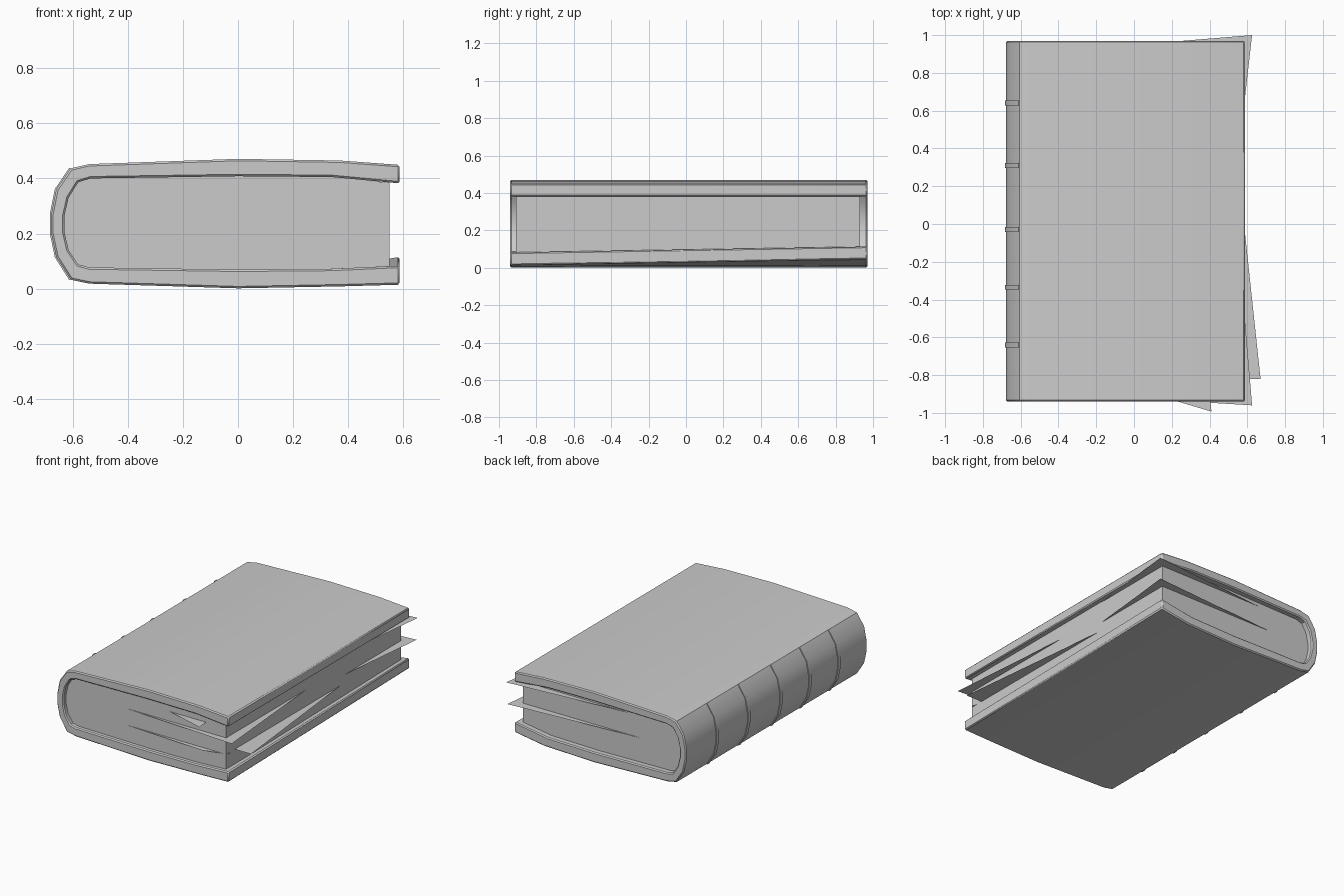
import bpy, bmesh, math

if "Cube" in bpy.data.objects:
    bpy.data.objects.remove(bpy.data.objects["Cube"])


def finish(name, bm, bevel=0.0, angle=30):
    bmesh.ops.recalc_face_normals(bm, faces=bm.faces[:])
    mesh = bpy.data.meshes.new(name)
    bm.to_mesh(mesh)
    bm.free()
    obj = bpy.data.objects.new(name, mesh)
    bpy.context.collection.objects.link(obj)
    if bevel:
        mod = obj.modifiers.new("soft_edges", 'BEVEL')
        mod.width = bevel
        mod.limit_method = 'ANGLE'
        mod.angle_limit = math.radians(50)
    bpy.ops.object.select_all(action='DESELECT')
    obj.select_set(True)
    bpy.context.view_layer.objects.active = obj
    bpy.ops.object.shade_smooth_by_angle(angle=math.radians(angle))
    return obj


def extrude_profile(profile, y0, y1):
    """Closed xz outline swept from y0 to y1."""
    bm = bmesh.new()
    face = bm.faces.new([bm.verts.new((x, y0, z)) for x, z in profile])
    out = bmesh.ops.extrude_face_region(bm, geom=[face])
    for v in out["geom"]:
        if isinstance(v, bmesh.types.BMVert):
            v.co.y = y1
    return bm


# Outer and inner outlines of the wrap-round cover, from top edge to bottom edge
outer = [(0.587, 0.449), (0.37, 0.465), (0.0, 0.471), (-0.54, 0.452),
         (-0.607, 0.437), (-0.66, 0.36), (-0.678, 0.27), (-0.678, 0.2),
         (-0.66, 0.115), (-0.607, 0.032), (-0.54, 0.018), (0.0, 0.001),
         (0.37, 0.008), (0.587, 0.014)]
inner = [(0.587, 0.382), (0.34, 0.405), (0.0, 0.408), (-0.535, 0.4),
         (-0.58, 0.386), (-0.615, 0.33), (-0.63, 0.265), (-0.63, 0.205),
         (-0.615, 0.14), (-0.58, 0.088), (-0.54, 0.077), (0.0, 0.069),
         (0.34, 0.072), (0.587, 0.083)]

# Cover, with the lower board curling up at its back corner
bm = extrude_profile(outer + inner[::-1], -0.94, 0.97)
for v in bm.verts:
    if v.co.y > 0 and v.co.z < 0.1 and v.co.x > 0.3:
        v.co.z += 0.032 if v.co.x > 0.5 else 0.004
finish("cover", bm, bevel=0.007)

# Page block fills the inside of the cover and stops short of its edges
pages = [(min(x, 0.55), z + (0.002 if z > 0.235 else -0.002)) for x, z in inner]
finish("page_block", extrude_profile(pages, -0.91, 0.93))

# Slim raised bands across the spine
spine = outer[4:10]
raised = [(x - 0.005, 0.235 + (z - 0.235) * 1.01) for x, z in spine]
sunk = [(x + 0.02, 0.235 + (z - 0.235) * 0.95) for x, z in spine]
for i, y in enumerate((-0.64, -0.335, -0.03, 0.31, 0.64)):
    finish(f"spine_band_{i + 1}",
           extrude_profile(raised + sunk[::-1], y - 0.013, y + 0.013))

# Loose sheet corners poking out of the page block: (height, outline)
sheets = [
    (0.38, [(-0.35, 0.92), (0.625, 1.0), (0.54, 0.25), (0.4, 0.4)]),
    (0.235, [(-0.45, 0.92), (0.62, 0.995), (0.54, 0.25), (0.4, 0.4)]),
    (0.29, [(-0.36, -0.9), (0.625, -0.96), (0.545, 0.0), (0.4, -0.4)]),
    (0.18, [(0.5, -0.82), (0.67, -0.82), (0.545, 0.35)]),
    (0.18, [(-0.36, -0.9), (0.4, -0.945), (0.56, -0.9), (0.4, -0.4)]),
    (0.355, [(0.1, -0.9), (0.41, -0.993), (0.395, -0.85)]),
]
for i, (z, outline) in enumerate(sheets):
    bm = bmesh.new()
    bm.faces.new([bm.verts.new((x, y, z)) for x, y in outline])
    finish(f"loose_sheet_{i + 1}", bm)
